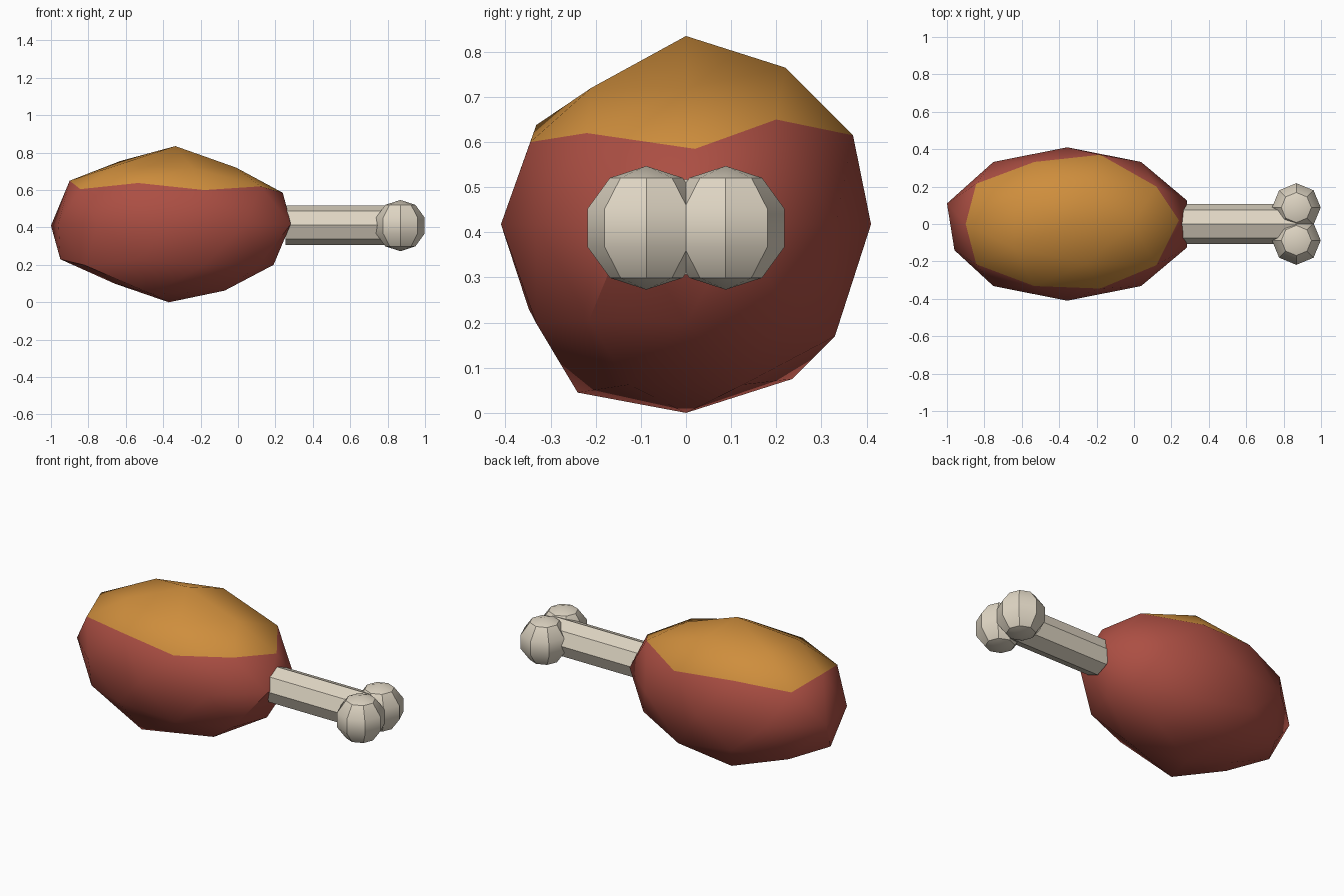
import bpy, bmesh, math
from mathutils import Matrix, Vector

cube = bpy.data.objects.get("Cube")
if cube:
    bpy.data.objects.remove(cube, do_unlink=True)


def make_material(name, rgb):
    mat = bpy.data.materials.new(name)
    mat.use_nodes = True
    colour = (*rgb, 1.0)
    mat.diffuse_color = colour
    mat.node_tree.nodes["Principled BSDF"].inputs["Base Color"].default_value = colour
    return mat


red = make_material("meat red", (0.41, 0.077, 0.056))
amber = make_material("crust amber", (0.62, 0.27, 0.046))
cream = make_material("bone cream", (0.74, 0.67, 0.55))


def finish(bm, name, *materials):
    """Turn the bmesh into an object, smooth except at strong creases."""
    mesh = bpy.data.meshes.new(name)
    bm.to_mesh(mesh)
    bm.free()
    for mat in materials:
        mesh.materials.append(mat)
    obj = bpy.data.objects.new(name, mesh)
    bpy.context.collection.objects.link(obj)
    bpy.ops.object.select_all(action='DESELECT')
    obj.select_set(True)
    bpy.context.view_layer.objects.active = obj
    bpy.ops.object.shade_smooth_by_angle(angle=math.radians(35))
    return obj


# Meat: a stretched icosphere with a hand-shaped, slightly uneven surface
bm = bmesh.new()
bmesh.ops.create_icosphere(bm, subdivisions=2, radius=1.0)
crust = [f for f in bm.faces if all(v.co.z > 0.4 for v in f.verts)]
for f in crust:
    f.material_index = 1
bm.transform(Matrix.Translation((-0.357, 0, 0.418)) @ Matrix.Diagonal((0.672, 0.41, 0.418, 1)))
bumps = [
    (-0.335, 0, 0.835), (-0.37, 0, 0),
    (-0.01, 0, 0.72), (-0.25, 0.22, 0.765), (-0.25, -0.21, 0.72),
    (-0.63, 0.13, 0.755), (-0.64, -0.13, 0.735),
    (0.24, 0.02, 0.585), (-0.18, 0.37, 0.615), (-0.18, -0.345, 0.6),
    (-0.9, 0, 0.65), (0.12, 0.2, 0.65), (0.12, -0.22, 0.62),
    (0.12, -0.215, 0.205), (-0.18, 0.33, 0.17), (0.19, 0, 0.2),
    (-0.95, 0, 0.23), (-0.66, 0, 0.1),
    (-0.465, 0.235, 0.075), (-0.465, -0.24, 0.045),
    (-1.0, 0.11, 0.41), (-0.96, -0.14, 0.42),
]
for target in map(Vector, bumps):
    vert = min(bm.verts, key=lambda v: (v.co - target).length)
    vert.co = target
finish(bm, "meat", red, amber)

# Bone shaft: octagonal rod along x
start, end, height = 0.255, 0.87, 0.412
bm = bmesh.new()
bmesh.ops.create_cone(bm, cap_ends=True, segments=8, radius1=0.106, radius2=0.106,
                      depth=end - start)
bm.transform(Matrix.Translation(((start + end) / 2, 0, height))
             @ Matrix.Rotation(math.pi / 2, 4, 'Y'))
finish(bm, "bone_shaft", cream)

# Bone knuckles: a mirrored pair of faceted balls
for side, sign in (("left", 1), ("right", -1)):
    bm = bmesh.new()
    bmesh.ops.create_uvsphere(bm, u_segments=8, v_segments=5, radius=0.137)
    bm.transform(Matrix.Translation((0.868, sign * 0.088, 0.41)))
    finish(bm, "bone_knuckle_" + side, cream)
